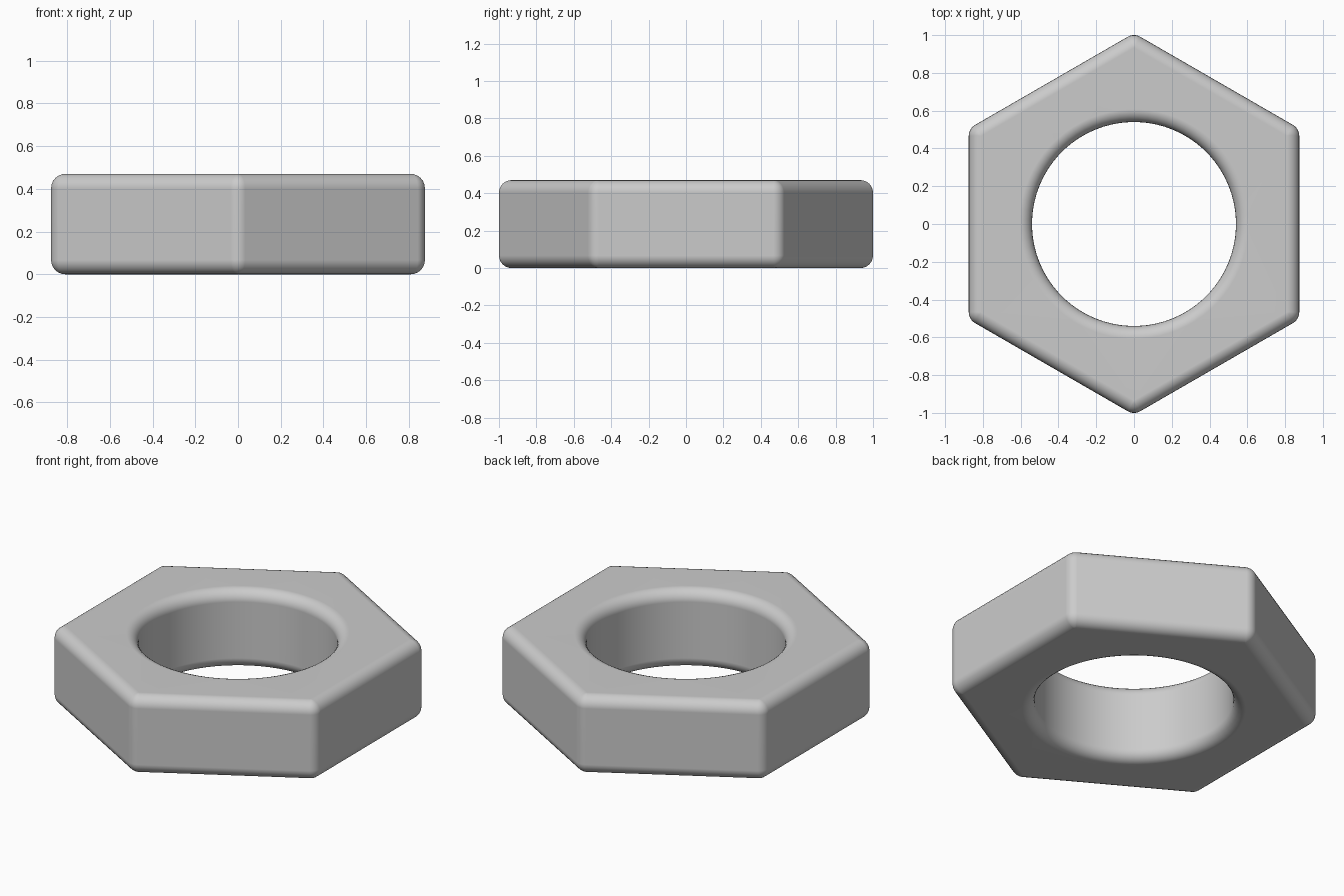
import bpy, bmesh
from math import sin, cos, radians, sqrt

if "Cube" in bpy.data.objects:
    bpy.data.objects.remove(bpy.data.objects["Cube"])

HEIGHT, APOTHEM, BORE = 0.47, 0.875, 0.54
R = 0.067          # rounding radius of all edges
PER_CORNER = 12    # points around each hexagon corner
STEPS = 6          # segments in each rounded edge
CORNER = (APOTHEM - R) * 2 / sqrt(3)

bm = bmesh.new()


def outer_ring(a):
    # rounded hexagon at fillet angle a (-90 bottom, 90 top)
    z = (R if a <= 0 else HEIGHT - R) + R * sin(radians(a))
    return [(a, z)]


def hex_ring(inset_radius, z):
    ring = []
    for i in range(6):
        base = 90 + 60 * i
        for j in range(PER_CORNER):
            t = radians(base - 30 + 60 * j / (PER_CORNER - 1))
            b = radians(base)
            ring.append(bm.verts.new((CORNER * cos(b) + inset_radius * cos(t),
                                      CORNER * sin(b) + inset_radius * sin(t), z)))
    return ring


def bore_ring(radius, z):
    ring = []
    for i in range(6):
        for j in range(PER_CORNER):
            t = radians(90 + 60 * i + 60 * (j - (PER_CORNER - 1) / 2) / PER_CORNER)
            ring.append(bm.verts.new((radius * cos(t), radius * sin(t), z)))
    return ring


# Quarter-round fillets: (cosine, height) from bottom to top
low = [radians(-90 + 90 * k / STEPS) for k in range(STEPS + 1)]
high = [radians(90 * k / STEPS) for k in range(STEPS + 1)]
profile = ([(cos(a), R + R * sin(a)) for a in low]
           + [(cos(a), HEIGHT - R + R * sin(a)) for a in high])

# Outside going up, then bore going down
rings = [hex_ring(max(R * c, 0.0005), z) for c, z in profile]
rings += [bore_ring(BORE + R * (1 - c), z) for c, z in reversed(profile)]
count = 6 * PER_CORNER
for k, ring in enumerate(rings):
    nxt = rings[(k + 1) % len(rings)]
    for i in range(count):
        j = (i + 1) % count
        bm.faces.new((ring[i], ring[j], nxt[j], nxt[i]))
bmesh.ops.recalc_face_normals(bm, faces=bm.faces)

mesh = bpy.data.meshes.new("hex_nut")
bm.to_mesh(mesh)
bm.free()
nut = bpy.data.objects.new("hex_nut", mesh)
bpy.context.collection.objects.link(nut)

# Plain grey metal
grey = bpy.data.materials.new("grey")
grey.diffuse_color = (0.6, 0.6, 0.6, 1)
grey.use_nodes = True
grey.node_tree.nodes["Principled BSDF"].inputs["Base Color"].default_value = grey.diffuse_color
mesh.materials.append(grey)

# Smooth fillets with flat-looking faces
for f in mesh.polygons:
    f.use_smooth = True
wn = nut.modifiers.new("weighted_normals", 'WEIGHTED_NORMAL')
wn.weight = 100
